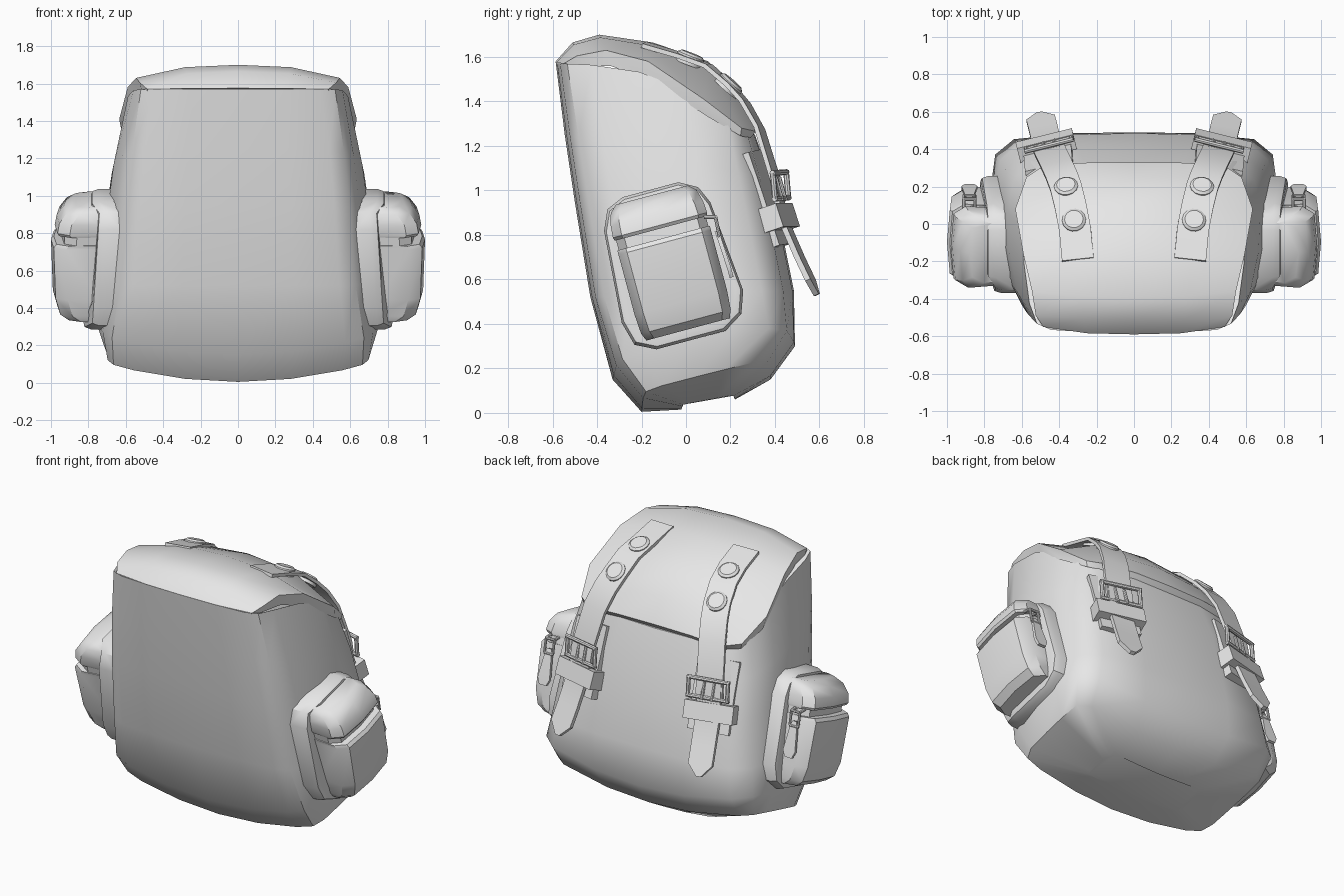
import bpy, bmesh, math
from mathutils import Vector

if "Cube" in bpy.data.objects:
    bpy.data.objects.remove(bpy.data.objects["Cube"])

grey = bpy.data.materials.new("grey canvas")
grey.diffuse_color = (0.8, 0.8, 0.8, 1)
grey.use_nodes = True
grey.node_tree.nodes["Principled BSDF"].inputs["Base Color"].default_value = grey.diffuse_color


def finish(name, bm, mirror=True, angle=35):
    """Turn a bmesh into a smooth-by-angle object, optionally mirrored in x."""
    bmesh.ops.recalc_face_normals(bm, faces=bm.faces)
    me = bpy.data.meshes.new(name)
    bm.to_mesh(me)
    bm.free()
    me.materials.append(grey)
    ob = bpy.data.objects.new(name, me)
    bpy.context.collection.objects.link(ob)
    bpy.ops.object.select_all(action='DESELECT')
    ob.select_set(True)
    bpy.context.view_layer.objects.active = ob
    bpy.ops.object.shade_smooth_by_angle(angle=math.radians(angle))
    if mirror:
        ob.modifiers.new("mirror", 'MIRROR')
    return ob


def loft(bm, rings):
    """Skin a list of equally long closed rings and cap both ends."""
    vs = [[bm.verts.new(p) for p in r] for r in rings]
    n = len(vs[0])
    for a, b in zip(vs, vs[1:]):
        for i in range(n):
            j = (i + 1) % n
            bm.faces.new((a[i], a[j], b[j], b[i]))
    bm.faces.new(vs[0])
    bm.faces.new(vs[-1])


def ribbon(bm, pts, widths, thick, skew=lambda k: (1, -.25, 0)):
    """Flat band along a path; skew gives the width direction along it."""
    pts = [Vector(p) for p in pts]
    rings = []
    for i, p in enumerate(pts):
        t = (pts[min(i + 1, len(pts) - 1)] - pts[max(i - 1, 0)]).normalized()
        w = Vector(skew(i / (len(pts) - 1)))
        w = (w - t * w.dot(t)).normalized()
        n = w.cross(t) * (thick / 2)
        w = w * (widths[i] / 2)
        rings.append([p - w - n, p + w - n, p + w + n, p - w + n])
    loft(bm, rings)


def rod(bm, p, q, r, sides=8):
    """Round bar between two points."""
    p, q = Vector(p), Vector(q)
    t = (q - p).normalized()
    u = t.orthogonal().normalized()
    v = t.cross(u)
    ang = [2 * math.pi * k / sides for k in range(sides)]
    loft(bm, [[c + (u * math.cos(a) + v * math.sin(a)) * r for a in ang] for c in (p, q)])


# --- main bag: cross-sections from the bottom up, blended from round to boxy ---
ROUND = [(0, 0), (.4, .01), (.70, .03), (.80, .08), (.89, .2), (.98, .42), (1, .65),
         (.94, .83), (.78, .94), (.42, .99), (0, 1)]
BOXY = [(0, 0), (.4, .003), (.80, .01), (.96, .03), (1, .15), (1, .42), (1, .65),
        (1, .88), (.90, .97), (.42, 1), (0, 1)]


def bag_ring(yf, zf, yb, zb, w, box, lift=0, bump=0):
    pts = [(a[0] + (b[0] - a[0]) * box, a[1] + (b[1] - a[1]) * box) for a, b in zip(ROUND, BOXY)]
    pts += [(-x, s) for x, s in pts[-2:0:-1]]
    return [(x * w, yf + (yb - yf) * s,
             zf + (zb - zf) * s + lift * (x * w / .7) ** 2 + bump * math.sin(math.pi * s) * abs(x))
            for x, s in pts]


bm = bmesh.new()
loft(bm, [
    bag_ring(-.02, .015, .22, .06, .35, 1, lift=.09),
    bag_ring(-.20, .005, .38, .15, .705, .9, lift=.095),
    bag_ring(-.33, .15, .49, .30, .765, .5, lift=.09),
    bag_ring(-.43, .52, .485, .55, .75, .25),
    bag_ring(-.50, .95, .43, .82, .712, .25),
    bag_ring(-.545, 1.25, .38, 1.05, .675, .25),
    bag_ring(-.585, 1.572, .31, 1.25, .595, .45, bump=.10)])
finish("bag_body", bm, mirror=False, angle=42)

# --- top flap: centre, crease and tucked-in lower edge for each station, front to back ---
stations = [
    ((-.59, 1.575), (.485, -.55, 1.57), (.485, -.545, 1.55)),
    ((-.51, 1.665), (.525, -.49, 1.605), (.515, -.48, 1.56)),
    ((-.39, 1.70), (.545, -.36, 1.63), (.545, -.34, 1.56)),
    ((-.15, 1.665), (.59, -.17, 1.58), (.585, -.15, 1.49)),
    ((.10, 1.58), (.635, .08, 1.41), (.62, .10, 1.33)),
    ((.25, 1.435), (.575, .25, 1.28), (.565, .245, 1.245)),
    ((.33, 1.285), (.48, .315, 1.265), (.48, .29, 1.235))]
rings = []
for (cy, cz), c, s in stations:
    mid = (c[0] * .52, cy * .85 + c[1] * .15, cz * .82 + c[2] * .18)
    right = [mid, c, s]
    rings.append([(-x, y, z) for x, y, z in right[::-1]] + [(0, cy, cz)] + right
                 + [(0, s[1], max(s[2], cz - .05))])
bm = bmesh.new()
loft(bm, rings)
finish("top_flap", bm, mirror=False, angle=33)

# --- side pockets, in a frame leaning back by 15 degrees ---
CA, SA = math.cos(math.radians(15)), math.sin(math.radians(15))


def tilt(x, a, b):
    return (x, -.07 + a * CA - b * SA, .67 + a * SA + b * CA)


flange = [(-.25, .22), (-.21, .31), (-.13, .345), (.13, .345), (.21, .30), (.245, .22),
          (.285, -.20), (.25, -.30), (.16, -.355), (-.16, -.355), (-.25, -.31), (-.28, -.20)]
bm = bmesh.new()
# the flange follows the taper and the rounded front of the bag
loft(bm, [[tilt(x - .06 * b - (.04 if a < -.2 else 0), a * k, b * k) for a, b in flange]
          for x, k in ((.685, 1), (.765, 1), (.80, .965), (.805, .90))])
finish("pocket_flange", bm)


def pocket_ring(b, outer, k=1):
    prof = [(-.205, .74), (-.215, outer - .08), (-.175, outer - .015), (0, outer),
            (.175, outer - .015), (.215, outer - .08), (.205, .74)]
    return [tilt(x, a * k, b) for a, x in prof]


bm = bmesh.new()
loft(bm, [pocket_ring(-.305, .92, .9), pocket_ring(-.27, .965, .97), pocket_ring(-.18, .99),
          pocket_ring(.10, 1.0), pocket_ring(.12, .985)])
finish("pocket_body", bm)
bm = bmesh.new()
loft(bm, [pocket_ring(.10, .945, .97), pocket_ring(.19, .94, .97)])
finish("pocket_zip_band", bm)
bm = bmesh.new()
loft(bm, [pocket_ring(.165, .97), pocket_ring(.18, .98, 1.02), pocket_ring(.235, .97),
          pocket_ring(.29, .93, .93), pocket_ring(.32, .88, .78)])
finish("pocket_lid", bm)

# zip slider and its hanging pull tab
bm = bmesh.new()
for dx in (-.03, .03):
    rod(bm, tilt(.88 + dx, .20, .165), tilt(.88 + dx, .25, .15), .009)
    rod(bm, tilt(.88 + dx, .25, .15), tilt(.88 + dx, .245, .06), .008)
rod(bm, tilt(.85, .25, .15), tilt(.91, .25, .15), .009)
rod(bm, tilt(.85, .245, .06), tilt(.91, .245, .06), .009)
finish("zip_slider", bm)
bm = bmesh.new()
ribbon(bm, [tilt(.88, .238, .09), tilt(.88, .242, .05), tilt(.88, .25, -.09), tilt(.88, .25, -.13)],
       [.03, .05, .085, .05], .018, lambda k: (1, 0, 0))
finish("zip_pull", bm)

# --- closing straps over the flap, rolling to follow the curved back ---
bm = bmesh.new()
ribbon(bm, [(.30, -.19, 1.655), (.315, -.03, 1.608), (.34, .10, 1.558), (.365, .20, 1.47),
            (.39, .265, 1.395), (.42, .33, 1.28), (.44, .37, 1.15), (.455, .405, 1.04),
            (.46, .42, .95)], [.17] * 9, .02, lambda k: (1, -.22 * k, -.08 * (1 - k)))
finish("strap_upper", bm)
bm = bmesh.new()
ribbon(bm, [(.455, .395, 1.07), (.46, .42, .95), (.47, .445, .85), (.485, .51, .70),
            (.498, .56, .595), (.505, .588, .53)], [.15, .155, .155, .155, .155, .03], .025,
       lambda k: (1, -.15, 0))
finish("strap_tail", bm)

# backing pad and keeper loop
bm = bmesh.new()
ribbon(bm, [(.45, .285, 1.17), (.455, .35, .98), (.465, .425, .75)], [.26] * 3, .055)
finish("strap_pad", bm)
bm = bmesh.new()
ribbon(bm, [(.462, .388, .925), (.47, .422, .82)], [.31, .31], .115)
finish("strap_keeper", bm)

# buckle frame with two prongs
bm = bmesh.new()


def buckle(x, y, z):
    return (x, y - .25 * (x - .455), z - .02 * (x - .455))


top, low = (.42, 1.08), (.43, .965)
for x in (.335, .575):
    rod(bm, buckle(x, *top), buckle(x, *low), .013)
for y, z in (top, low):
    rod(bm, buckle(.325, y, z), buckle(.585, y, z), .013)
for x in (.425, .485):
    rod(bm, buckle(x, .41, 1.06), buckle(x, .44, .955), .010)
finish("strap_buckle", bm)

# round studs
for name, p, n in (("stud_upper", (.32, .015, 1.585), (.05, .36, .93)),
                   ("stud_lower", (.362, .19, 1.468), (.08, .66, .75))):
    bm = bmesh.new()
    p, n = Vector(p), Vector(n).normalized()
    u = n.orthogonal().normalized()
    v = n.cross(u)
    ang = [math.tau * k / 14 for k in range(14)]
    loft(bm, [[p + n * h + (u * math.cos(a) + v * math.sin(a)) * r for a in ang]
              for h, r in ((-.02, .064), (.022, .064), (.033, .05))])
    finish(name, bm)
